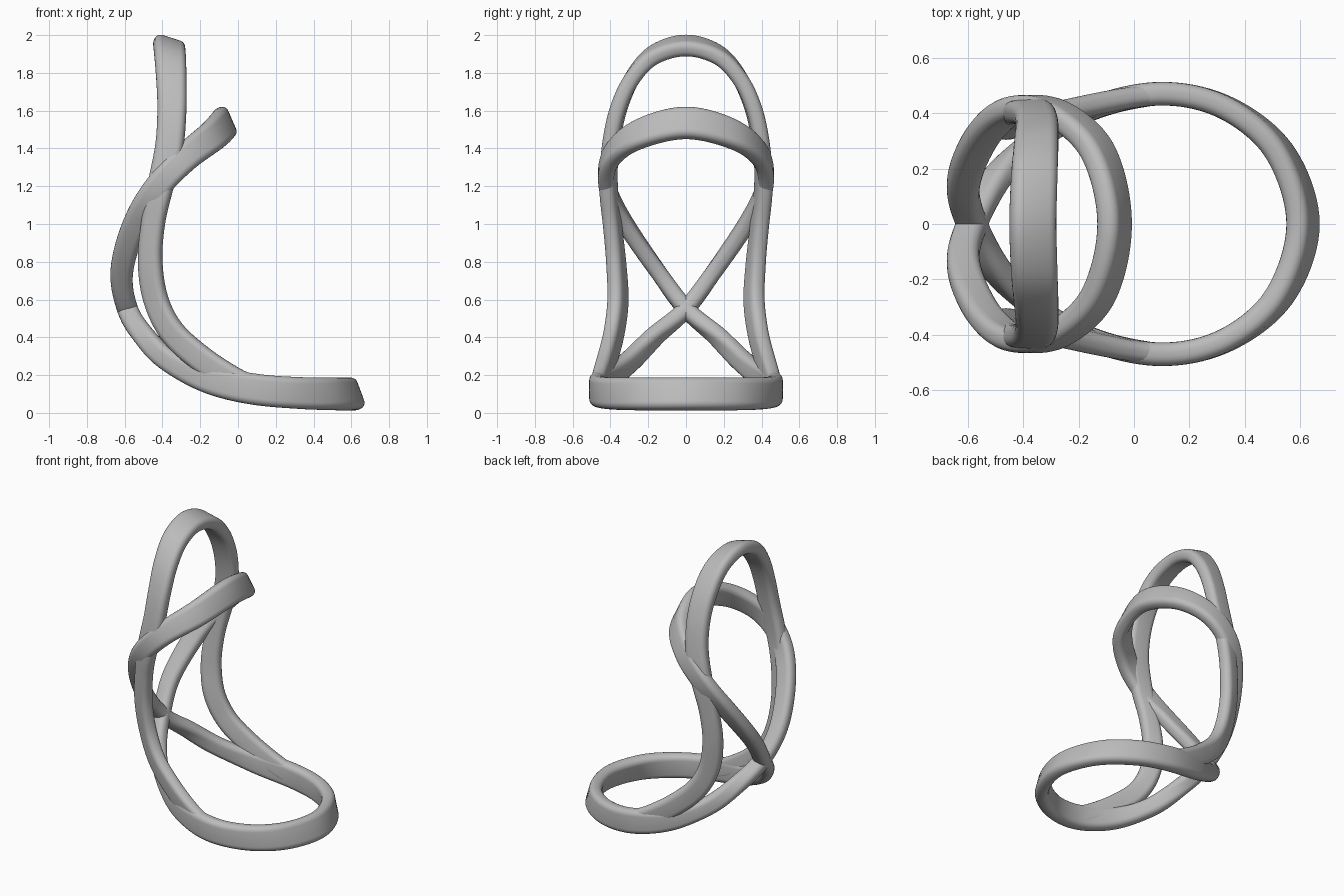
import bpy, bmesh, math
from mathutils import Vector

cube = bpy.data.objects.get("Cube")
if cube:
    bpy.data.objects.remove(cube, do_unlink=True)

grey = bpy.data.materials.new("satin_grey")
grey.use_nodes = True
colour = (0.5, 0.5, 0.5, 1)
grey.diffuse_color = colour
grey.node_tree.nodes["Principled BSDF"].inputs["Base Color"].default_value = colour

STEPS = 10


def spline(a, b, c, d, t):
    """Smooth curve between b and c."""
    return 0.5 * (2 * b + (c - a) * t + (2 * a - 5 * b + 4 * c - d) * t * t
                  + (3 * b - a - 3 * c + d) * t ** 3)


def key_at(keys, u):
    """Blend the section keys: (station, wide direction, width, thickness)."""
    for (u0, d0, w0, t0), (u1, d1, w1, t1) in zip(keys, keys[1:]):
        if u <= u1:
            f = (u - u0) / (u1 - u0)
            f = f * f * (3 - 2 * f)
            return Vector(d0).lerp(Vector(d1), f), w0 + (w1 - w0) * f, t0 + (t1 - t0) * f
    return Vector(keys[-1][1]), keys[-1][2], keys[-1][3]


def section(width, thick):
    """Rounded rectangle outline."""
    r = 0.42 * thick
    pts = []
    for i, (sx, sy) in enumerate(((1, 1), (-1, 1), (-1, -1), (1, -1))):
        for k in range(6):
            a = math.pi / 2 * (i + k / 5)
            pts.append((sx * (width / 2 - r) + r * math.cos(a),
                        sy * (thick / 2 - r) + r * math.sin(a)))
    return pts


def band(name, path, keys, closed_end):
    """Sweep half of a band and mirror it across the middle."""
    pts = [Vector(p) for p in path]
    flip = Vector((1, -1, 1))
    last = pts[-2] * flip if closed_end else 2 * pts[-1] - pts[-2]
    pts = [pts[1] * flip] + pts + [last]
    n = len(path) - 1
    line = [spline(*pts[i:i + 4], k / STEPS) for i in range(n) for k in range(STEPS)]
    line.append(pts[-2])
    bm = bmesh.new()
    rings = []
    for i, p in enumerate(line):
        before = line[i - 1] if i else line[1] * flip
        if i < len(line) - 1:
            after = line[i + 1]
        else:
            after = line[i - 1] * flip if closed_end else p
        tangent = (after - before).normalized()
        wide, width, thick = key_at(keys, i / STEPS)
        wide = (wide - tangent * wide.dot(tangent)).normalized()
        side = tangent.cross(wide)
        rings.append([bm.verts.new(p + wide * a + side * b) for a, b in section(width, thick)])
    for r0, r1 in zip(rings, rings[1:]):
        for j in range(len(r0)):
            k = (j + 1) % len(r0)
            bm.faces.new((r0[j], r0[k], r1[k], r1[j]))
    if not closed_end:
        bm.faces.new(rings[-1])
    bmesh.ops.recalc_face_normals(bm, faces=bm.faces)
    mesh = bpy.data.meshes.new(name)
    bm.to_mesh(mesh)
    bm.free()
    mesh.materials.append(grey)
    obj = bpy.data.objects.new(name, mesh)
    bpy.context.collection.objects.link(obj)
    mirror = obj.modifiers.new("Mirror", "MIRROR")
    mirror.use_axis = (False, True, False)
    mirror.merge_threshold = 0.0005
    bpy.ops.object.select_all(action="DESELECT")
    obj.select_set(True)
    bpy.context.view_layer.objects.active = obj
    bpy.ops.object.shade_smooth_by_angle(angle=math.radians(40))


# Base ring that crosses itself at the back and rises into the front loop
band("crossing_loop",
     [(.61, 0, .1), (.525, .26, .1), (.33, .42, .105), (.09, .47, .125),
      (-.17, .41, .18), (-.37, .29, .28), (-.5, .16, .41), (-.585, 0, .55),
      (-.615, -.15, .75), (-.545, -.32, 1), (-.43, -.415, 1.19),
      (-.28, -.4, 1.35), (-.13, -.26, 1.47), (-.07, 0, 1.535)],
     [(0, (-.35, 0, .94), .175, .085), (3, (0, 0, 1), .165, .085),
      (5, (.4, .2, .9), .12, .085), (7, (1, 0, .2), .11, .09),
      (9, (.9, 0, -.3), .13, .085), (10, (.8, 0, -.6), .14, .085),
      (13, (.4, 0, -.92), .175, .085)], True)

# Tall arch whose legs sweep forward into the base ring
band("tall_arch",
     [(-.365, 0, 1.945), (-.36, .17, 1.895), (-.353, .285, 1.77), (-.35, .36, 1.6),
      (-.365, .4, 1.4), (-.41, .41, 1.2), (-.45, .39, 1), (-.465, .37, .8),
      (-.435, .36, .6), (-.35, .38, .43), (-.2, .415, .29), (-.03, .45, .18),
      (.1, .468, .125)],
     [(0, (.95, 0, -.3), .17, .085), (4, (1, .1, .1), .15, .085),
      (6, (.9, .3, .1), .125, .085), (8, (.85, .45, .25), .135, .085),
      (10, (.55, .25, .8), .14, .08), (12, (0, .05, 1), .13, .07)], False)
